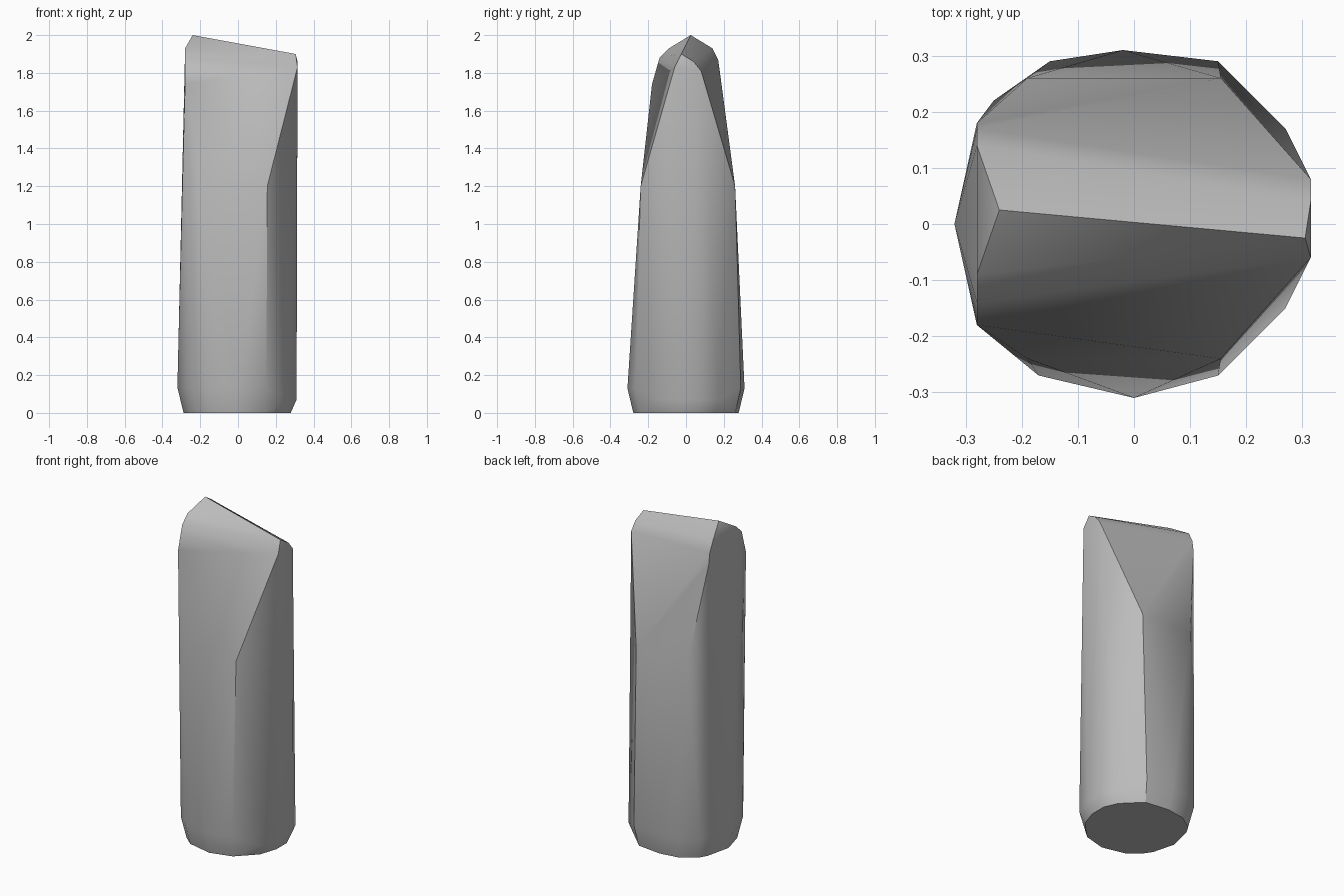
import bpy
import bmesh
import math

default_cube = bpy.data.objects.get("Cube")
if default_cube:
    bpy.data.objects.remove(default_cube, do_unlink=True)


def make_material(name, colour):
    material = bpy.data.materials.new(name)
    material.use_nodes = True
    material.diffuse_color = colour
    shader = next(n for n in material.node_tree.nodes if n.type == 'BSDF_PRINCIPLED')
    shader.inputs["Base Color"].default_value = colour
    shader.inputs["Roughness"].default_value = 0.8
    return material


def make_hull(name, points, material):
    """Wrap a faceted block around its corner points."""
    bm = bmesh.new()
    for point in points:
        bm.verts.new(point)
    result = bmesh.ops.convex_hull(bm, input=list(bm.verts))
    leftover = {v for v in result["geom_interior"] + result["geom_unused"]
                if isinstance(v, bmesh.types.BMVert)}
    bmesh.ops.delete(bm, geom=list(leftover), context='VERTS')
    bmesh.ops.recalc_face_normals(bm, faces=list(bm.faces))
    mesh = bpy.data.meshes.new(name)
    bm.to_mesh(mesh)
    bm.free()
    mesh.materials.append(material)
    block = bpy.data.objects.new(name, mesh)
    bpy.context.collection.objects.link(block)
    return block


# Uneven outline of the foot, widest just above the ground
foot_outline = [
    (0.31, -0.03), (0.31, 0.08), (0.27, 0.17), (0.15, 0.29), (-0.02, 0.31),
    (-0.15, 0.29), (-0.25, 0.22), (-0.28, 0.17), (-0.32, 0), (-0.28, -0.15),
    (-0.24, -0.21), (-0.17, -0.27), (0, -0.31), (0.15, -0.27), (0.27, -0.15),
]
points = []
for x, y in foot_outline:
    points.append((x * 0.9, y * 0.9, 0))
    rim_height = 0.07 if x > 0.2 else 0.13
    points.append((x, y, rim_height))
points.append((-0.32, 0, 0.17))

# Shoulders on the front and back, where the sides begin to lean in
for y in (-0.24, 0.26):
    for x in (-0.19, 0.155):
        points.append((x, y, 1.2))

# Broad arch at the tall end
tall_arch = [(-0.18, 1.74), (-0.14, 1.88), (-0.09, 1.93),
             (0.14, 1.93), (0.17, 1.87), (0.18, 1.8)]
points += [(-0.28, y, z) for y, z in tall_arch]

# Narrow arch at the low end
low_arch = [(-0.06, 1.83), (-0.02, 1.86), (0.04, 1.86), (0.08, 1.81)]
points += [(0.315, y, z) for y, z in low_arch]

# Sloping ridge between the two ends
points += [(-0.24, 0.025, 2), (0.305, -0.025, 1.9)]

stone_grey = make_material("stone grey", (0.5, 0.5, 0.5, 1))
stone = make_hull("standing_stone", points, stone_grey)

# Soft facets with the stronger edges kept sharp
bpy.ops.object.select_all(action='DESELECT')
stone.select_set(True)
bpy.context.view_layer.objects.active = stone
bpy.ops.object.shade_smooth_by_angle(angle=math.radians(30))
